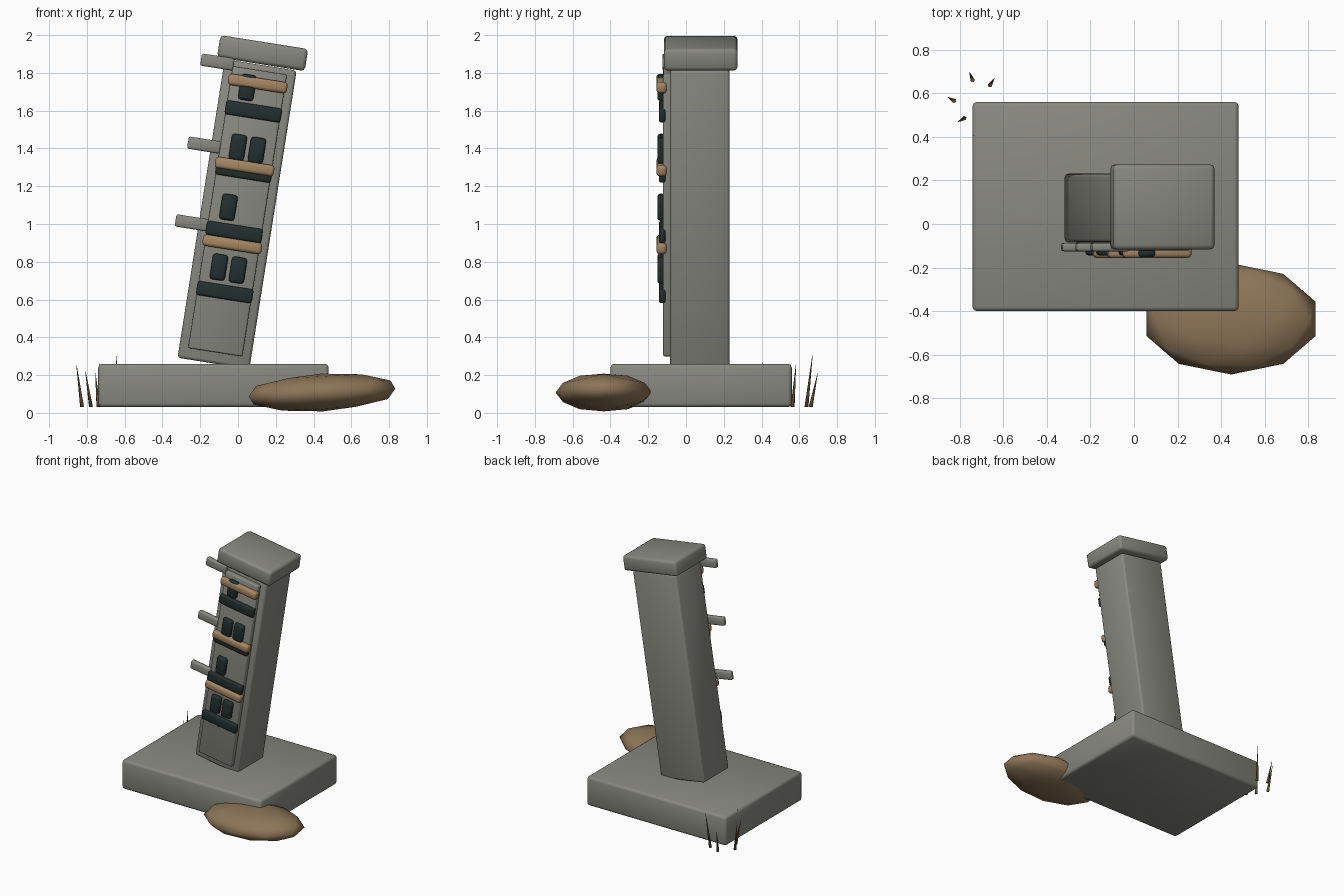
import bpy, bmesh
from math import radians
from mathutils import Matrix, Vector

cube = bpy.data.objects.get("Cube")
if cube:
    bpy.data.objects.remove(cube)


def material(name, color):
    m = bpy.data.materials.new(name)
    m.use_nodes = True
    m.diffuse_color = (*color, 1)
    m.node_tree.nodes["Principled BSDF"].inputs["Base Color"].default_value = (*color, 1)
    return m


STONE = material("grey stone", (0.25, 0.25, 0.22))
SLATE = material("dark slate", (0.016, 0.029, 0.03))
WOOD = material("tan wood", (0.38, 0.24, 0.12))
EARTH = material("brown earth", (0.27, 0.18, 0.096))
STRAW = material("dry grass", (0.16, 0.1, 0.045))


def finish(bm, name, mat, matrix=Matrix()):
    mesh = bpy.data.meshes.new(name)
    bm.to_mesh(mesh)
    bm.free()
    mesh.materials.append(mat)
    mesh.shade_smooth()
    ob = bpy.data.objects.new(name, mesh)
    ob.matrix_world = matrix
    bpy.context.collection.objects.link(ob)
    return ob


def block(name, mat, center, size, bevel, frame=Matrix()):
    """Softly bevelled box placed inside the given frame."""
    bm = bmesh.new()
    bmesh.ops.create_cube(bm, size=1)
    bmesh.ops.scale(bm, vec=size, verts=bm.verts)
    bmesh.ops.bevel(bm, geom=bm.edges[:], offset=bevel, segments=2,
                    profile=0.5, affect='EDGES', clamp_overlap=True)
    return finish(bm, name, mat, frame @ Matrix.Translation(center))


# Foundation slab
block("foundation_slab", STONE, (-0.13, 0.08, 0.145), (1.22, 0.96, 0.23), 0.02)

# Leaning tower: everything on it shares one tilted frame
lean = Matrix.Translation((-0.13, 0, 0.262)) @ Matrix.Rotation(radians(9), 4, 'Y')
block("tower_body", STONE, (0, 0.073, 0.8), (0.385, 0.315, 1.6), 0.016, lean)
block("tower_cap", STONE, (0, 0.078, 1.663), (0.47, 0.39, 0.118), 0.02, lean)
block("front_panel", STONE, (0, -0.096, 0.815), (0.29, 0.05, 1.51), 0.008, lean)

# Dark floor bands and windows
for i in range(4):
    block(f"floor_band_{i + 1}", SLATE, (0, -0.125, 0.382 + 0.323 * i),
          (0.3, 0.037, 0.075), 0.012, lean)
    for side in ((-1, 1) if i % 2 == 0 else (-1,)):
        block(f"window_{i + 1}_{'right' if side < 0 else 'left'}", SLATE,
              (0.051 * side, -0.132, 0.508 + 0.321 * i),
              (0.082, 0.04, 0.138), 0.016, lean)

# Wooden ledges, each with a stone stub sticking out above it
for i, t in enumerate((0.638, 1.055, 1.5)):
    block(f"wood_ledge_{i + 1}", WOOD, (0, -0.129, t), (0.316, 0.054, 0.06), 0.016, lean)
    block(f"stone_stub_{i + 1}", STONE, (-0.229, -0.106, t + 0.079),
          (0.175, 0.038, 0.065), 0.01, lean)

# Earth mound at the front left corner
bm = bmesh.new()
bmesh.ops.create_icosphere(bm, subdivisions=2, radius=1)
bmesh.ops.scale(bm, vec=(0.408, 0.255, 0.1), verts=bm.verts)
finish(bm, "earth_mound", EARTH,
       Matrix.Translation((0.445, -0.435, 0.108)) @ Matrix.Rotation(radians(-3), 4, 'Y'))

# Dry grass blades: foot and tip of each
blades = (
    ((-0.74, 0.66), (-0.755, 0.697, 0.21)),
    ((-0.66, 0.637), (-0.64, 0.67, 0.31)),
    ((-0.825, 0.565), (-0.855, 0.582, 0.254)),
    ((-0.778, 0.485), (-0.808, 0.468, 0.222)),
    ((-0.73, 0.43), (-0.736, 0.405, 0.268)),
)
for i, (foot, tip) in enumerate(blades):
    foot, tip = Vector((*foot, 0.032)), Vector(tip)
    axis = tip - foot
    bm = bmesh.new()
    bmesh.ops.create_cone(bm, cap_ends=True, segments=5, radius1=0.011,
                          radius2=0.001, depth=axis.length)
    turn = axis.to_track_quat('Z', 'Y').to_matrix().to_4x4()
    finish(bm, f"grass_blade_{i + 1}", STRAW, Matrix.Translation((foot + tip) / 2) @ turn)
